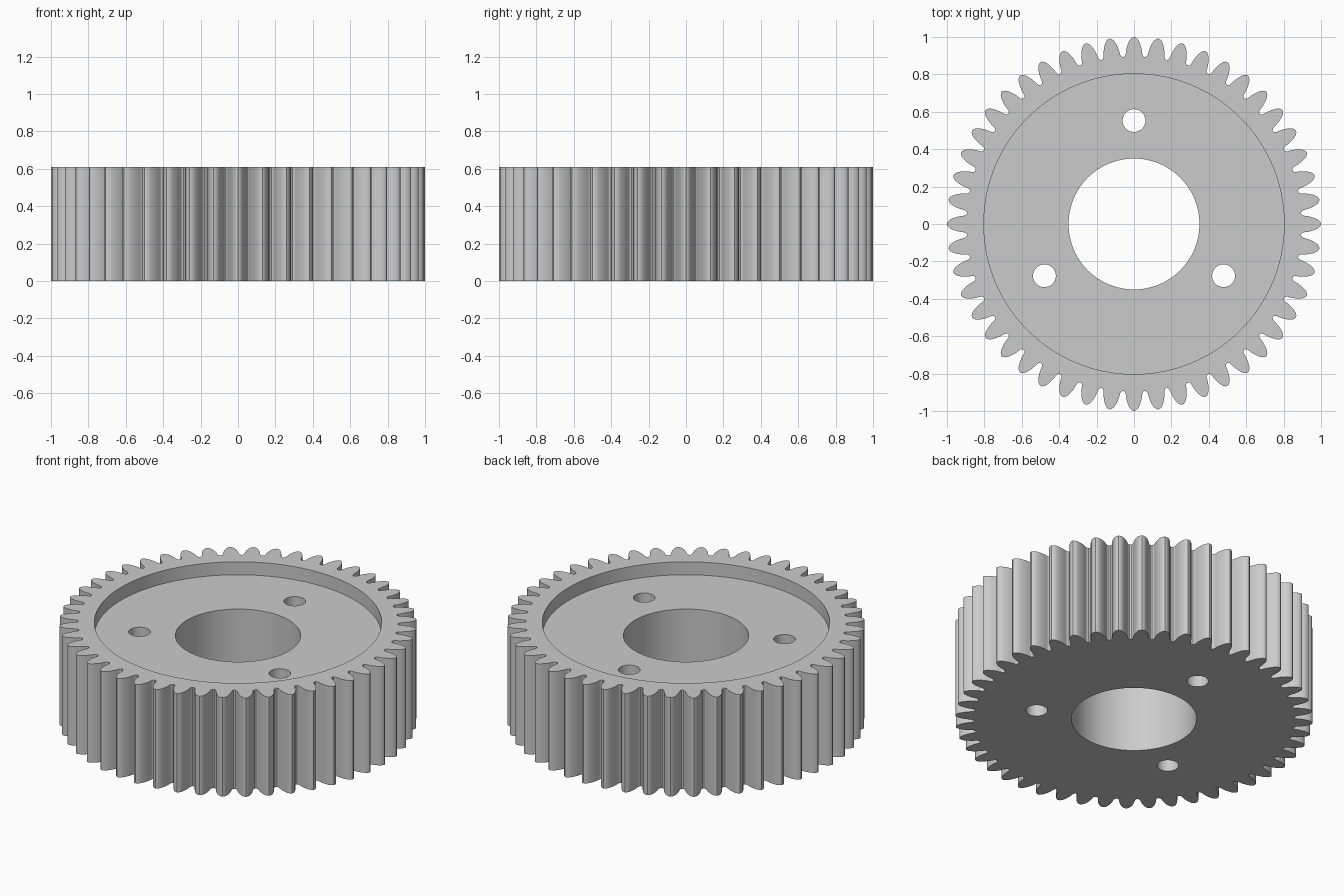
import bpy
import bmesh
from math import cos, sin, pi, radians

TEETH = 48
HEIGHT = 0.61
RECESS_DEPTH = 0.08

cube = bpy.data.objects.get("Cube")
if cube:
    bpy.data.objects.remove(cube, do_unlink=True)

# Plain grey metal
steel = bpy.data.materials.new("grey_steel")
steel.use_nodes = True
grey = (0.6, 0.6, 0.6, 1.0)
steel.diffuse_color = grey
bsdf = next(n for n in steel.node_tree.nodes if n.type == 'BSDF_PRINCIPLED')
bsdf.inputs["Base Color"].default_value = grey


def prism(name, outline, z0, z1):
    """Solid extruded from a closed outline of (x, y) points."""
    bm = bmesh.new()
    face = bm.faces.new([bm.verts.new((x, y, z0)) for x, y in outline])
    top = bmesh.ops.extrude_face_region(bm, geom=[face])["geom"]
    verts = [v for v in top if isinstance(v, bmesh.types.BMVert)]
    bmesh.ops.translate(bm, verts=verts, vec=(0, 0, z1 - z0))
    bmesh.ops.recalc_face_normals(bm, faces=bm.faces)
    mesh = bpy.data.meshes.new(name)
    bm.to_mesh(mesh)
    bm.free()
    mesh.materials.append(steel)
    obj = bpy.data.objects.new(name, mesh)
    bpy.context.collection.objects.link(obj)
    return obj


def circle(radius, segments, cx=0.0, cy=0.0):
    steps = [2 * pi * i / segments for i in range(segments)]
    return [(cx + radius * cos(a), cy + radius * sin(a)) for a in steps]


# Half tooth from root to tip: (radius, half width)
flank = [(0.895, 0.054), (0.899, 0.049), (0.907, 0.045), (0.918, 0.0435),
         (0.935, 0.041), (0.95, 0.037), (0.965, 0.032), (0.98, 0.025),
         (0.99, 0.018), (0.997, 0.009)]
tooth = [(r, -w) for r, w in flank] + [(1.0, 0.0)] + [(r, w) for r, w in reversed(flank)]

outline = []
for i in range(TEETH):
    turn = 2 * pi * i / TEETH
    for r, w in tooth:
        a = turn + w / r
        outline.append((r * cos(a), r * sin(a)))
gear = prism("gear_wheel", outline, 0, HEIGHT)

# Recess in the upper face, centre bore and three bolt holes
cutters = [
    prism("recess_cutter", circle(0.803, 128), HEIGHT - RECESS_DEPTH, HEIGHT + 0.1),
    prism("bore_cutter", circle(0.35, 96), -0.1, HEIGHT + 0.1),
]
for deg in (90, 210, 330):
    a = radians(deg)
    hole = circle(0.061, 40, 0.553 * cos(a), 0.553 * sin(a))
    cutters.append(prism("bolt_hole_cutter", hole, -0.1, HEIGHT + 0.1))

bpy.ops.object.select_all(action='DESELECT')
bpy.context.view_layer.objects.active = gear
gear.select_set(True)
for cutter in cutters:
    cutter.hide_render = True
    mod = gear.modifiers.new(cutter.name, 'BOOLEAN')
    mod.operation = 'DIFFERENCE'
    mod.solver = 'EXACT'
    mod.object = cutter
    bpy.ops.object.modifier_apply(modifier=mod.name)
    bpy.data.objects.remove(cutter, do_unlink=True)

bpy.ops.object.shade_smooth_by_angle(angle=radians(30))
